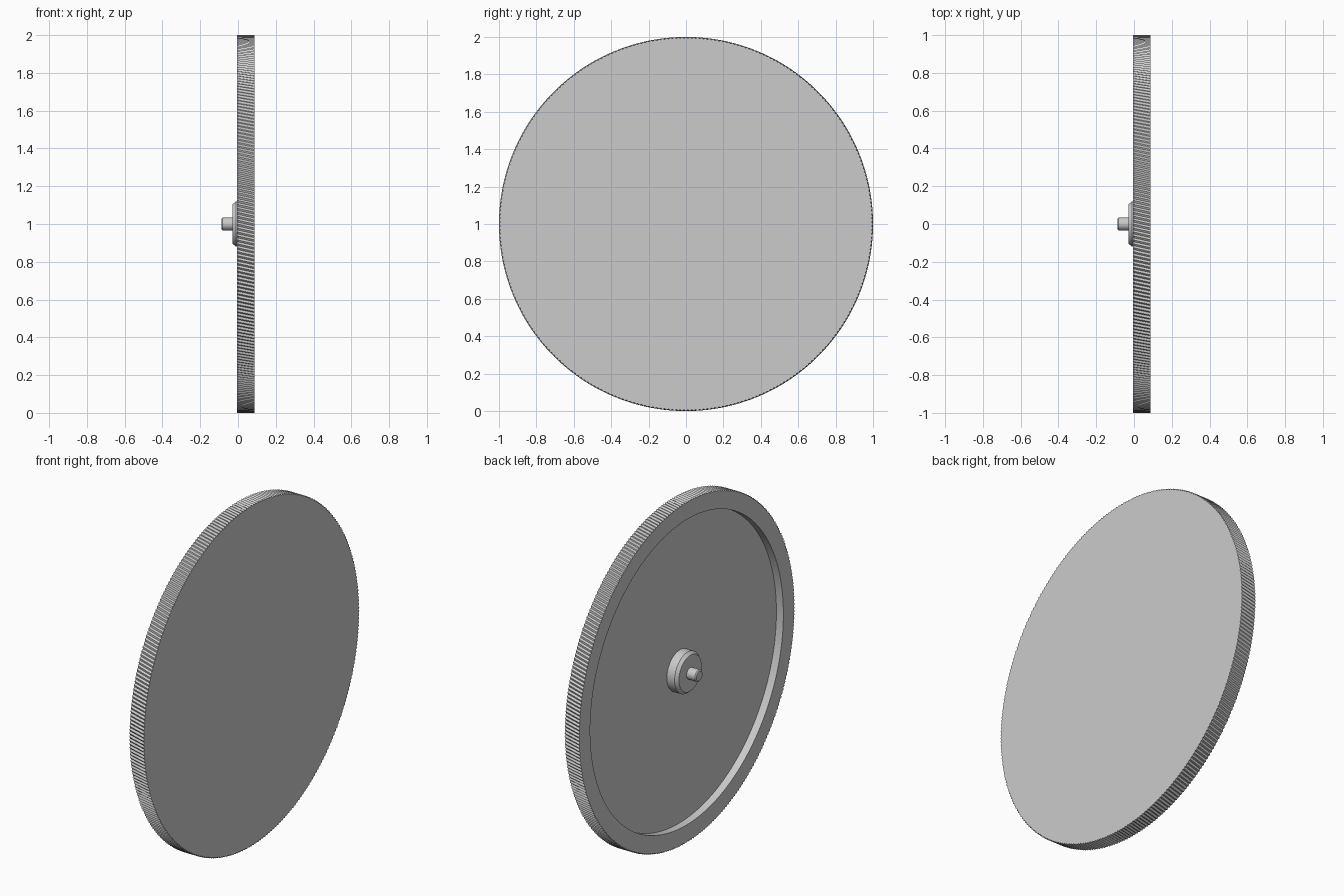
import bpy, bmesh
from math import cos, sin, pi, radians

cube = bpy.data.objects.get("Cube")
if cube:
    bpy.data.objects.remove(cube, do_unlink=True)

grey = bpy.data.materials.new("plain_grey")
grey.use_nodes = True
colour = (0.6, 0.6, 0.6, 1)
grey.diffuse_color = colour
grey.node_tree.nodes["Principled BSDF"].inputs["Base Color"].default_value = colour

TEETH = 300
TOOTH_DEPTH = 0.007
TWIST = 2 * pi / TEETH


def lathe(name, profile, segments, toothed=()):
    """Spin (x, radius) points about the x axis; toothed rings get a zigzag.

    `toothed` maps a profile index to the angle its teeth are turned by."""
    toothed = dict(toothed)
    bm = bmesh.new()
    rings = []
    for i, (x, r) in enumerate(profile):
        ring = []
        for s in range(segments):
            a = 2 * pi * s / segments + toothed.get(i, 0)
            rad = r - TOOTH_DEPTH * (s % 2) if i in toothed else r
            ring.append(bm.verts.new((x, rad * cos(a), 1 + rad * sin(a))))
        rings.append(ring)
    for low, high in zip(rings, rings[1:]):
        for s in range(segments):
            t = (s + 1) % segments
            bm.faces.new((low[s], low[t], high[t], high[s]))
    bm.faces.new(rings[0])
    bm.faces.new(rings[-1])
    bmesh.ops.recalc_face_normals(bm, faces=bm.faces)
    mesh = bpy.data.meshes.new(name)
    bm.to_mesh(mesh)
    bm.free()
    mesh.materials.append(grey)
    obj = bpy.data.objects.new(name, mesh)
    bpy.context.collection.objects.link(obj)
    bpy.ops.object.select_all(action="DESELECT")
    obj.select_set(True)
    bpy.context.view_layer.objects.active = obj
    bpy.ops.object.shade_smooth_by_angle(angle=radians(25))
    return obj


FLOOR, BACK, FACE = 0.04, -0.005, 0.087

# Dished disc with a knurled rim and a flat outer face
lathe("knurled_disc",
      [(FLOOR, 0.895), (BACK, 0.895), (BACK, 1.0), (FACE, 1.0)],
      2 * TEETH, {2: 0, 3: TWIST})

# Chamfered boss in the middle of the recess
lathe("hub", [(FLOOR, 0.12), (-0.01, 0.12), (-0.028, 0.105)], 96)

# Short axle pin with a chamfered tip
lathe("axle_pin", [(-0.026, 0.034), (-0.081, 0.034), (-0.087, 0.028)], 48)
